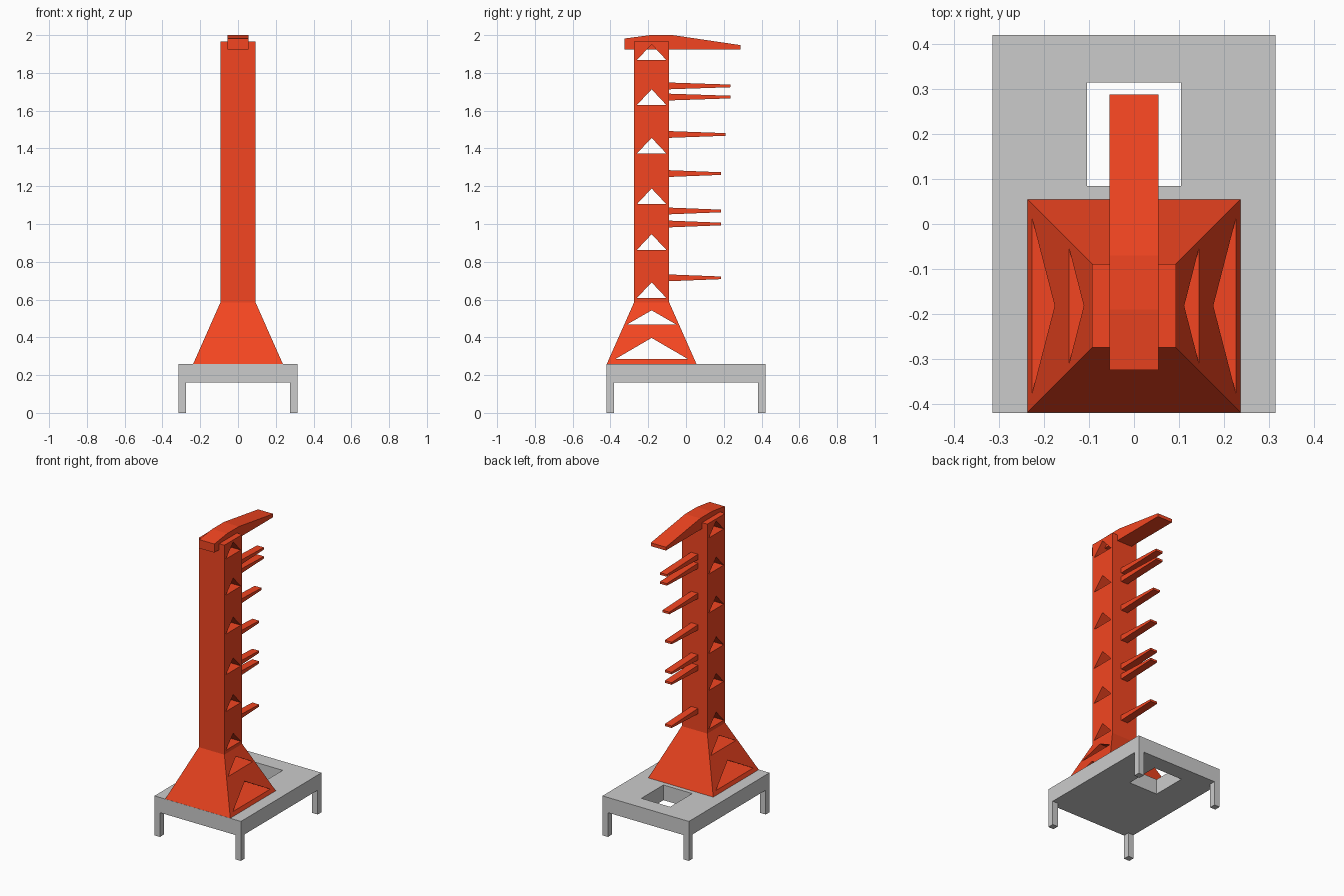
import bpy, bmesh

if "Cube" in bpy.data.objects:
    bpy.data.objects.remove(bpy.data.objects["Cube"])

TOWER_Y = -0.182
red = bpy.data.materials.new("red_paint")
red.diffuse_color = (0.9, 0.06, 0.015, 1)
red.use_nodes = True
red.node_tree.nodes["Principled BSDF"].inputs["Base Color"].default_value = red.diffuse_color


def finish(name, bm, mat=None):
    bmesh.ops.recalc_face_normals(bm, faces=bm.faces[:])
    mesh = bpy.data.meshes.new(name)
    bm.to_mesh(mesh)
    bm.free()
    if mat:
        mesh.materials.append(mat)
    obj = bpy.data.objects.new(name, mesh)
    bpy.context.collection.objects.link(obj)
    return obj


def loft(bm, rings):
    """Join equal-sized rings of points and cap both ends."""
    loops = [[bm.verts.new(p) for p in ring] for ring in rings]
    for a, b in zip(loops, loops[1:]):
        for i in range(len(a)):
            j = (i + 1) % len(a)
            bm.faces.new((a[i], a[j], b[j], b[i]))
    bm.faces.new(loops[0][::-1])
    bm.faces.new(loops[-1])


def prism(bm, profile, half):
    """Extrude a (y, z) profile sideways along x."""
    loft(bm, [[(x, y, z) for y, z in profile] for x in (-half, half)])


def box(bm, x0, x1, y0, y1, z0, z1):
    loft(bm, [[(x0, y0, z), (x1, y0, z), (x1, y1, z), (x0, y1, z)] for z in (z0, z1)])


def cut(obj, bm):
    """Subtract the cutter mesh from obj, then discard the cutter."""
    cutter = finish("cutter", bm)
    cutter.hide_render = True
    mod = obj.modifiers.new("cut", 'BOOLEAN')
    mod.operation = 'DIFFERENCE'
    mod.solver = 'EXACT'
    mod.object = cutter
    bpy.context.view_layer.objects.active = obj
    bpy.ops.object.modifier_apply(modifier=mod.name)
    bpy.data.objects.remove(cutter)


# Platform slab with its square opening
bm = bmesh.new()
box(bm, -0.315, 0.315, -0.42, 0.42, 0.16, 0.26)
platform = finish("platform", bm)
bm = bmesh.new()
box(bm, -0.105, 0.105, 0.085, 0.315, 0.1, 0.3)
cut(platform, bm)

# Corner legs
for sx, side in ((-1, "left"), (1, "right")):
    for sy, end in ((-1, "front"), (1, "back")):
        bm = bmesh.new()
        xs = sorted((sx * 0.275, sx * 0.315))
        ys = sorted((sy * 0.38, sy * 0.42))
        box(bm, *xs, *ys, 0, 0.16)
        finish(f"{end}_{side}_leg", bm)

# Tower: flared base and straight shaft
bm = bmesh.new()
loft(bm, [[(sx * r, TOWER_Y + sy * r, z) for sx, sy in ((-1, -1), (1, -1), (1, 1), (-1, 1))]
          for r, z in ((0.237, 0.26), (0.093, 0.585), (0.093, 1.965))])
tower = finish("tower", bm, red)

# Triangular openings through the tower: half width, base z, apex z
openings = [(0.194, 0.284, 0.397), (0.13, 0.468, 0.543)]
openings += [(0.078, z, z + 0.083) for z in (0.608, 0.863, 1.105, 1.373, 1.63, 1.868)]
bm = bmesh.new()
for w, z0, z1 in openings:
    prism(bm, [(TOWER_Y - w, z0), (TOWER_Y + w, z0), (TOWER_Y, z1)], 0.4)
cut(tower, bm)

# Top arm
bm = bmesh.new()
prism(bm, [(-0.325, 1.925), (0.288, 1.925), (0.288, 1.947), (-0.07, 2.0),
           (-0.19, 2.0), (-0.325, 1.982)], 0.055)
finish("top_arm", bm, red)

# Tapered service arms: centre z and tip y
arms = [(0.715, 0.185), (1.0, 0.185), (1.069, 0.185), (1.267, 0.185),
        (1.474, 0.21), (1.672, 0.235), (1.731, 0.235)]
for i, (z, tip) in enumerate(arms, 1):
    bm = bmesh.new()
    prism(bm, [(-0.092, z - 0.018), (tip, z - 0.007), (tip, z + 0.007), (-0.092, z + 0.018)], 0.025)
    finish(f"service_arm_{i}", bm, red)
